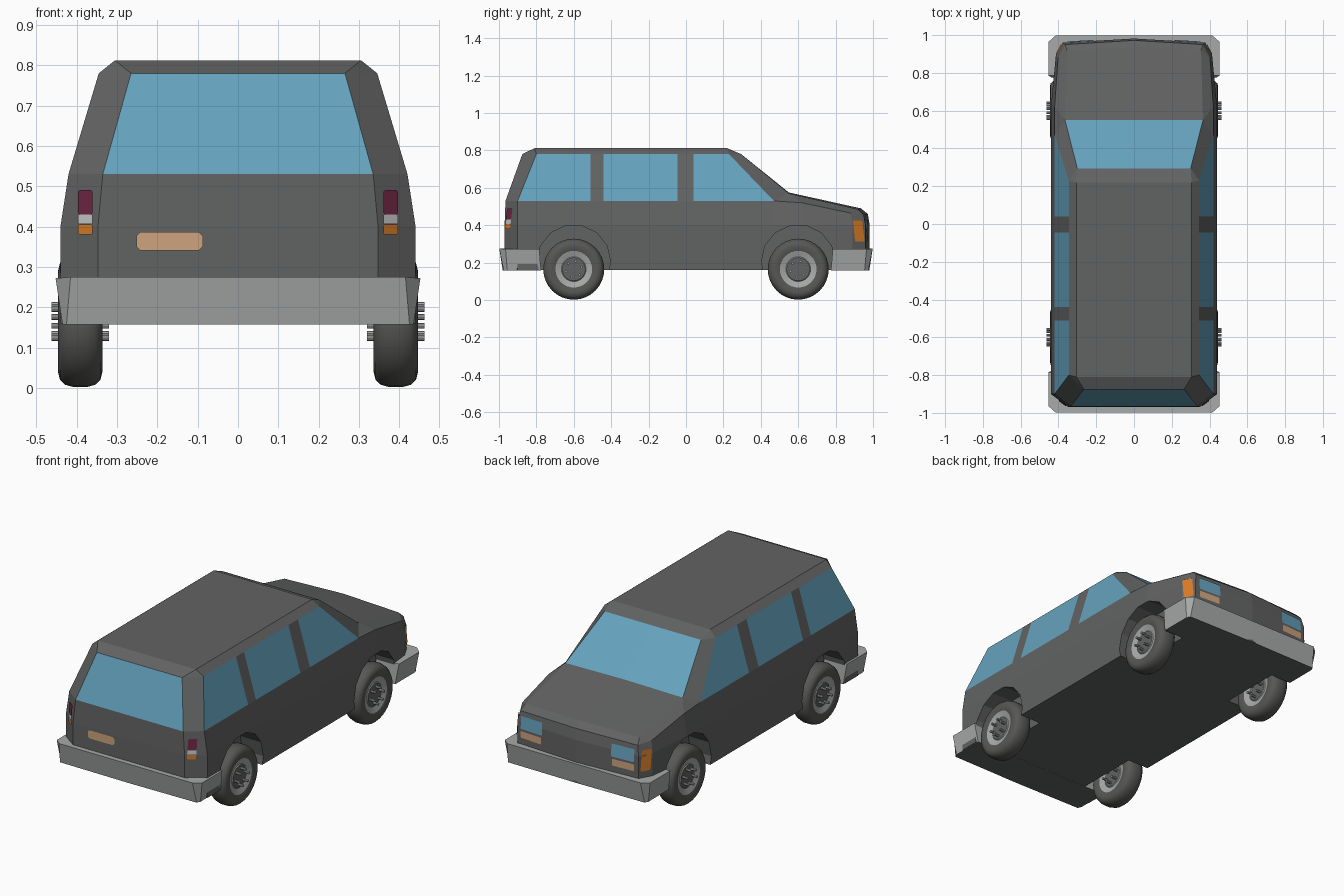
import bpy, bmesh, math
from mathutils import Vector
from mathutils.bvhtree import BVHTree

if "Cube" in bpy.data.objects:
    bpy.data.objects.remove(bpy.data.objects["Cube"])


def mat(name, r, g, b):
    m = bpy.data.materials.new(name)
    m.diffuse_color = (r, g, b, 1)
    m.use_nodes = True
    m.node_tree.nodes["Principled BSDF"].inputs["Base Color"].default_value = m.diffuse_color
    return m


GREY = mat("body grey", 0.12, 0.125, 0.122)
GLASS = mat("window blue", 0.13, 0.36, 0.51)
SILVER = mat("bumper silver", 0.39, 0.40, 0.40)
TYRE = mat("tyre grey", 0.095, 0.095, 0.09)
RED = mat("tail red", 0.15, 0.02, 0.055)
ORANGE = mat("signal orange", 0.68, 0.20, 0.02)
TAN = mat("plate tan", 0.62, 0.37, 0.21)
WHITE = mat("reverse white", 0.55, 0.55, 0.55)


def finish(name, bm, mats):
    me = bpy.data.meshes.new(name)
    bm.to_mesh(me)
    bm.free()
    ob = bpy.data.objects.new(name, me)
    bpy.context.collection.objects.link(ob)
    for m in mats:
        me.materials.append(m)
    return ob


def mirror_close(bm):
    bmesh.ops.mirror(bm, geom=bm.verts[:] + bm.edges[:] + bm.faces[:], axis='X', merge_dist=1e-4)
    bmesh.ops.remove_doubles(bm, verts=bm.verts[:], dist=1e-5)
    bmesh.ops.recalc_face_normals(bm, faces=bm.faces[:])


# ---- body shell: half built from plan rings, then mirrored
bm = bmesh.new()
V = lambda x, y, z: bm.verts.new((x, y, z))


def F(*vs, m=0):
    f = bm.faces.new(vs)
    f.material_index = m


POSTS = [-0.51, -0.44, -0.045, 0.04]
plan = [(0, -0.965, .53), (0.335, -0.965, .53), (0.42, -0.90, .53)]
plan += [(0.42, y, .53) for y in POSTS]
plan += [(0.42, 0.47, .53), (0.42, 0.62, .52), (0.402, 0.88, .465), (0.365, 0.95, .455), (0, 0.972, .46)]


def low_ring(z):
    out = []
    for i, (x, y, _) in enumerate(plan):
        dx = 0.02 if 2 <= i <= 8 else 0.012 if i in (1, 9, 10) else 0
        dy = 0.01 if i >= 9 else -0.005 if i < 2 else 0
        out.append(V(x + dx, y + dy, z))
    return out


base, mid = low_ring(0.16), low_ring(0.40)
belt = [V(*p) for p in plan]
for a, b in ((base, mid), (mid, belt)):
    for i in range(len(plan) - 1):
        F(a[i], a[i + 1], b[i + 1], b[i])
F(*base)

# hood
A, A0 = V(0.365, 0.55, 0.57), V(0, 0.55, 0.575)
B, B0 = V(0.355, 0.92, 0.485), V(0, 0.935, 0.49)
F(A0, A, B, B0)
F(belt[7], belt[8], A)
F(belt[8], belt[9], B, A)
F(belt[9], belt[10], B)
F(belt[10], belt[11], B0, B)

# cabin with window faces
top = [V(0, -0.875, .78), V(0.265, -0.875, .78), V(0.345, -0.80, .78)]
top += [V(0.345, y, .78) for y in POSTS] + [V(0.345, 0.23, .78)]
W, W0 = V(0.30, 0.295, 0.78), V(0, 0.295, 0.78)
for i in range(7):
    F(belt[i], belt[i + 1], top[i + 1], top[i], m=1 if i % 2 == 0 else 0)
F(belt[7], A, W, top[7])
F(A, A0, W0, W, m=1)

# roof
R1, R2, R10, R20 = V(.305, -.81, .812), V(.305, .22, .812), V(0, -.81, .812), V(0, .22, .812)
F(R10, R1, R2, R20)
F(top[0], top[1], R1, R10)
F(top[1], top[2], R1)
F(*top[2:], R2, R1)
F(top[7], W, R2)
F(W, W0, R20, R2)
mirror_close(bm)
tree = BVHTree.FromBMesh(bm)
body = finish("body", bm, [GREY, GLASS])

# wheel arches cut from the body
for sx in (-1, 1):
    for y in (-0.6, 0.6):
        bpy.ops.mesh.primitive_cylinder_add(vertices=14, radius=0.197, depth=0.3,
                                            location=(sx * 0.46, y, 0.205), rotation=(0, math.pi / 2, 0))
        cut = bpy.context.object
        cut.name = "arch_cutter"
        cut.hide_render = True
        mod = body.modifiers.new("arch", 'BOOLEAN')
        mod.operation, mod.solver, mod.object = 'DIFFERENCE', 'EXACT', cut
        bpy.context.view_layer.objects.active = body
        bpy.ops.object.modifier_apply(modifier="arch")
        bpy.data.objects.remove(cut)

# ---- bumpers, wrapped around the corners, dark underneath
for name, s in (("rear_bumper", -1), ("front_bumper", 1)):
    bm = bmesh.new()
    up = [V(x, s * y, z) for x, y, z in
          ((0, .998, .275), (.415, .998, .275), (.452, .965, .272), (.452, .785, .272), (0, .785, .275))]
    dn = [V(x, s * y, .158) for x, y in
          ((0, .98), (.425, .975), (.435, .955), (.435, .775), (0, .775))]
    for i in range(4):
        F(up[i], up[i + 1], dn[i + 1], dn[i])
    F(*up)
    F(*dn, m=1)
    mirror_close(bm)
    finish(name, bm, [SILVER, GREY])


# ---- wheels: turned profile (radius, offset), bolts through the hub
half = [(0, .040), (.062, .040), (.066, .036), (.098, .047), (.125, .055), (.145, .050), (.157, .037), (.163, .015)]
profile = half + [(r, -x) for r, x in reversed(half)]
N = 32


def wheel(name, cx, cy):
    bm = bmesh.new()
    c = Vector((cx, cy, 0.165))
    rings = []
    for r, x in profile:
        if r == 0:
            rings.append([bm.verts.new(c + Vector((x, 0, 0)))] * N)
        else:
            rings.append([bm.verts.new(c + Vector((x, r * math.cos(t), r * math.sin(t))))
                          for t in (2 * math.pi * k / N for k in range(N))])
    last = len(rings) - 2
    for j in range(last + 1):
        m = {0: 0, 1: 1, 2: 1}.get(min(j, last - j), 2)
        for k in range(N):
            q = [rings[j][k], rings[j][(k + 1) % N], rings[j + 1][(k + 1) % N], rings[j + 1][k]]
            f = bm.faces.new(list(dict.fromkeys(q)))
            f.material_index = m
    bmesh.ops.recalc_face_normals(bm, faces=bm.faces[:])
    ob = finish(name, bm, [GREY, SILVER, TYRE])
    bpy.ops.object.select_all(action='DESELECT')
    ob.select_set(True)
    bpy.context.view_layer.objects.active = ob
    bpy.ops.object.shade_smooth_by_angle(angle=math.radians(35))
    for k in range(6):
        t = 2 * math.pi * k / 6 + 0.26
        bpy.ops.mesh.primitive_cylinder_add(
            vertices=8, radius=0.007, depth=0.142, rotation=(0, math.pi / 2, 0),
            location=(cx, cy + 0.043 * math.cos(t), 0.165 + 0.043 * math.sin(t)))
        bpy.context.object.name = name + "_bolt"
        bpy.context.object.data.materials.append(SILVER)


for sx, side in ((-1, "left"), (1, "right")):
    wheel("rear_wheel_" + side, sx * 0.391, -0.6)
    wheel("front_wheel_" + side, sx * 0.391, 0.6)


# ---- lights and plate: thin patches laid on the body surface
def patch(name, s, x0, x1, z0, z1, m, c=0.004):
    bm = bmesh.new()
    pts = [(x0 + c, z0), (x1 - c, z0), (x1, z0 + c), (x1, z1 - c),
           (x1 - c, z1), (x0 + c, z1), (x0, z1 - c), (x0, z0 + c)]
    vs = []
    for x, z in pts:
        loc, nor, _, _ = tree.ray_cast(Vector((x, 2 * s, z)), Vector((0, -s, 0)))
        vs.append(bm.verts.new(loc + nor * 0.005))
    f = bm.faces.new(vs if s < 0 else vs[::-1])
    f.normal_update()
    finish(name, bm, [m])


for sx, side in ((-1, "left"), (1, "right")):
    def pair(name, s, a, b, *rest):
        patch(name + side, s, min(sx * a, sx * b), max(sx * a, sx * b), *rest)
    pair("tail_light_", -1, .357, .394, .43, .49, RED)
    pair("reverse_light_", -1, .357, .394, .406, .429, WHITE, .001)
    pair("rear_signal_", -1, .357, .394, .38, .405, ORANGE)
    pair("headlight_", 1, .215, .352, .362, .432, GLASS)
    pair("front_signal_", 1, .22, .352, .312, .35, TAN)
    pair("corner_light_", 1, .381, .408, .312, .425, ORANGE)
patch("rear_plate", -1, -.252, -.087, .341, .387, TAN, .01)
